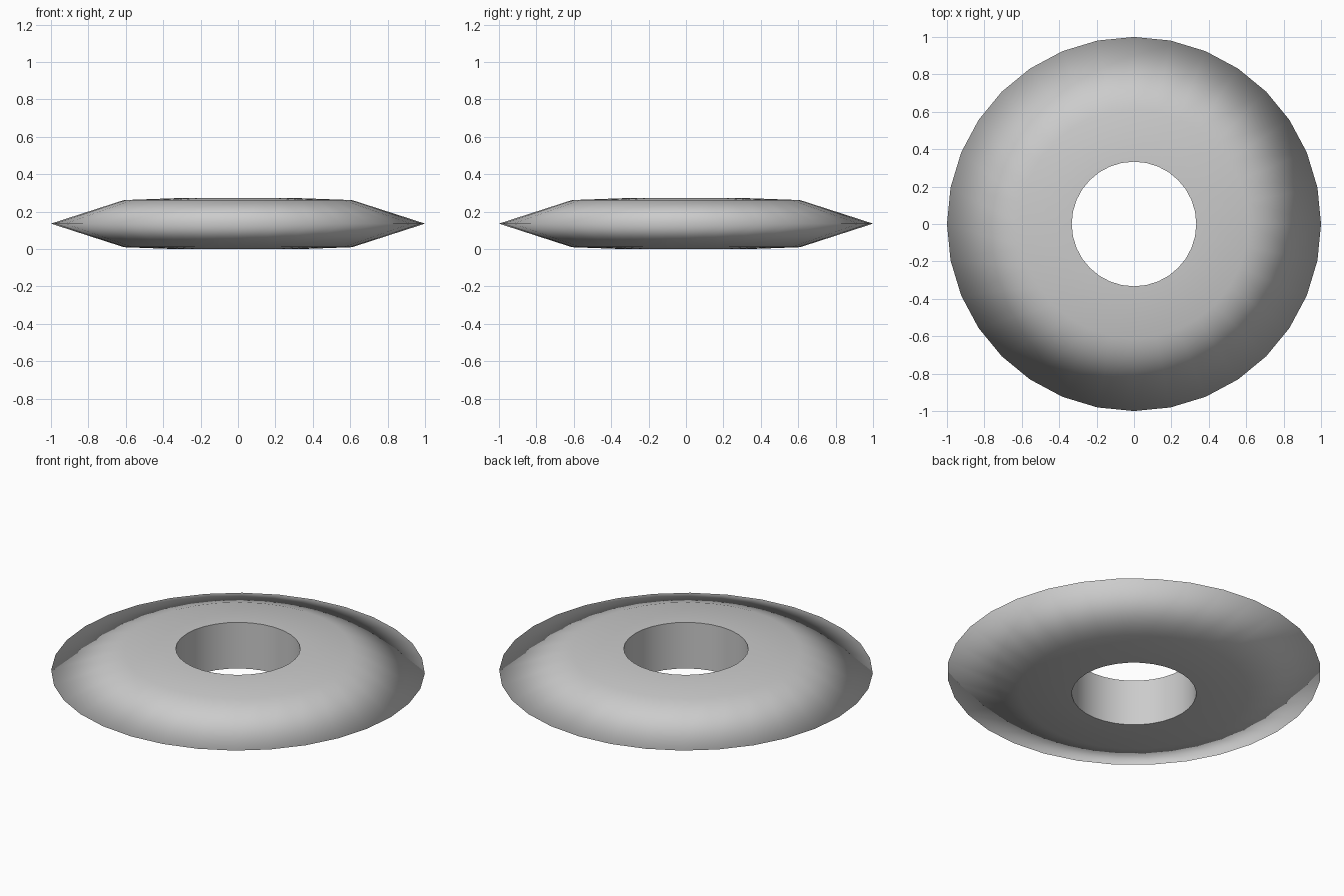
import bpy, bmesh, math

if "Cube" in bpy.data.objects:
    bpy.data.objects.remove(bpy.data.objects["Cube"])

SEGMENTS = 32
# Cross-section (radius, height): hole bottom, shoulder, rim, shoulder, hole top
PROFILE = [(0.333, 0.0), (0.61, 0.01), (1.0, 0.136), (0.61, 0.262), (0.333, 0.272)]

bm = bmesh.new()

# Revolve the cross-section into rings
rings = []
for r, z in PROFILE:
    ring = []
    for i in range(SEGMENTS):
        a = 2 * math.pi * i / SEGMENTS
        ring.append(bm.verts.new((r * math.cos(a), r * math.sin(a), z)))
    rings.append(ring)

# Skin neighbouring rings; the last pair closes the hole wall
for k, lower in enumerate(rings):
    upper = rings[(k + 1) % len(rings)]
    for i in range(SEGMENTS):
        j = (i + 1) % SEGMENTS
        face = bm.faces.new((lower[i], lower[j], upper[j], upper[i]))
        face.smooth = True

# Hole edges are crisp, everything else is smooth
for ring in (rings[0], rings[-1]):
    for i in range(SEGMENTS):
        bm.edges.get((ring[i], ring[(i + 1) % SEGMENTS])).smooth = False

bmesh.ops.recalc_face_normals(bm, faces=bm.faces)
mesh = bpy.data.meshes.new("ring_disc")
bm.to_mesh(mesh)
bm.free()
disc = bpy.data.objects.new("ring_disc", mesh)
bpy.context.collection.objects.link(disc)
